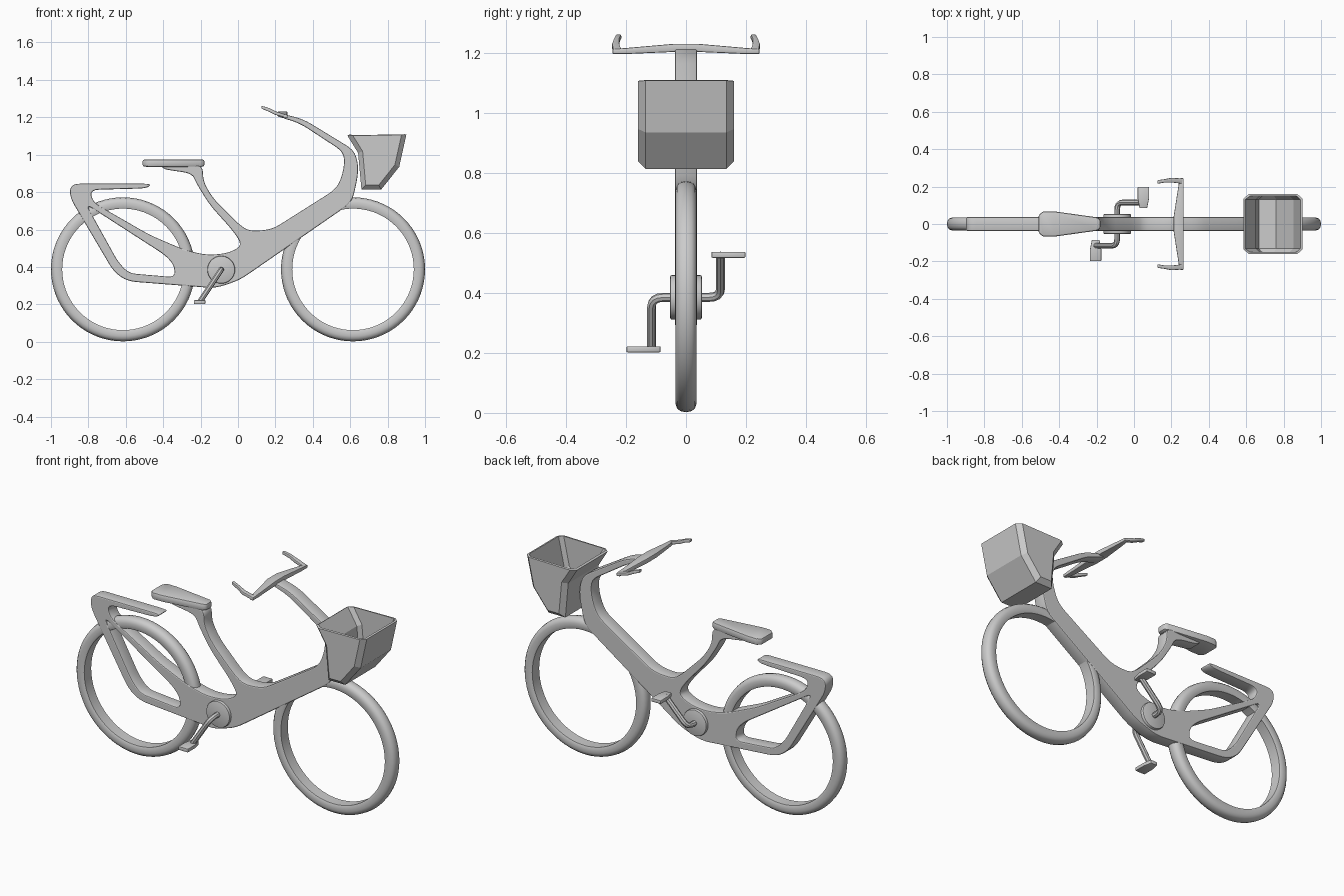
import bpy, bmesh, math
from mathutils import Vector, Matrix

if "Cube" in bpy.data.objects:
    bpy.data.objects.remove(bpy.data.objects["Cube"])


def finish(ob, bevel=0.0, segs=2, angle=35):
    if bevel:
        m = ob.modifiers.new("bevel", 'BEVEL')
        m.width, m.segments, m.limit_method = bevel, segs, 'ANGLE'
    bpy.ops.object.select_all(action='DESELECT')
    ob.select_set(True)
    bpy.context.view_layer.objects.active = ob
    bpy.ops.object.convert(target='MESH')
    bpy.ops.object.shade_smooth_by_angle(angle=math.radians(angle))
    return ob


def from_bmesh(name, bm):
    bmesh.ops.recalc_face_normals(bm, faces=bm.faces)
    me = bpy.data.meshes.new(name)
    bm.to_mesh(me)
    bm.free()
    ob = bpy.data.objects.new(name, me)
    bpy.context.collection.objects.link(ob)
    return ob


def fillet(pts, r, closed, n=4):
    """Round the corners of a polyline."""
    pts = [Vector(p) for p in pts]
    out = []
    for i, p in enumerate(pts):
        if not closed and i in (0, len(pts) - 1):
            out.append(p)
            continue
        a, b = pts[i - 1] - p, pts[(i + 1) % len(pts)] - p
        s = p + a.normalized() * min(r, a.length * 0.45)
        e = p + b.normalized() * min(r, b.length * 0.45)
        for k in range(n + 1):
            t = k / n
            out.append(s * (1 - t) ** 2 + p * 2 * t * (1 - t) + e * t * t)
    return out


def curve(name, loops, closed, dim):
    cu = bpy.data.curves.new(name, 'CURVE')
    cu.dimensions = dim
    for loop in loops:
        sp = cu.splines.new('POLY')
        sp.points.add(len(loop) - 1)
        for q, p in zip(sp.points, loop):
            q.co = (*p.to_3d(), 1)
        sp.use_cyclic_u = closed
    ob = bpy.data.objects.new(name, cu)
    bpy.context.collection.objects.link(ob)
    return ob


def loft(name, axis, sections, bevel):
    """Join rectangles (t, a0, a1, z0, z1) placed along the x or y axis."""
    bm = bmesh.new()
    rings = []
    for t, a0, a1, z0, z1 in sections:
        ring = [(a0, z0), (a1, z0), (a1, z1), (a0, z1)]
        rings.append([bm.verts.new((t, a, z) if axis == 'x' else (a, t, z)) for a, z in ring])
    for r, s in zip(rings, rings[1:]):
        for i in range(4):
            bm.faces.new((r[i], r[(i + 1) % 4], s[(i + 1) % 4], s[i]))
    bm.faces.new(rings[0])
    bm.faces.new(rings[-1])
    return finish(from_bmesh(name, bm), bevel)


# Frame: one flat rounded outline with a rear triangle opening
outline = [(.21, 1.225), (.35, 1.19), (.62, 1.025), (.643, .95), (.64, .88), (.61, .745),
           (.01, .33), (-.12, .286), (-.257, .297), (-.59, .323), (-.663, .372),
           (-.90, .773), (-.895, .845), (-.46, .845), (-.487, .82), (-.79, .812),
           (-.775, .745), (-.47, .57), (-.283, .49), (-.166, .463), (-.053, .473),
           (.025, .515), (-.03, .597), (-.15, .73), (-.22, .842), (-.246, .90),
           (-.40, .922), (-.41, .945), (-.187, .945), (-.187, .858), (-.134, .767),
           (.01, .623), (.064, .591), (.182, .60), (.53, .82), (.567, .922),
           (.567, 1.013), (.33, 1.168), (.225, 1.2)]
opening = [(-.812, .735), (-.39, .463), (-.342, .41), (-.337, .345), (-.583, .366), (-.64, .425)]
frame = curve("frame", [fillet(outline, .05, True), fillet(opening, .04, True)], True, '2D')
frame.data.fill_mode = 'BOTH'
frame.data.extrude = .031
frame.data.bevel_depth = .006
frame.data.bevel_resolution = 1
frame.data.offset = -.006
frame.rotation_euler.x = math.pi / 2
finish(frame)

# Wheels: hubless rings with a rounded tyre section
half = [(.325, .031), (.33, .034), (.357, .035), (.372, .030), (.381, .019)]
section = [(r, -y) for r, y in half] + [(.385, 0)] + [(r, y) for r, y in half[::-1]]
for name, x in (("rear_wheel", -.615), ("front_wheel", .615)):
    bm = bmesh.new()
    vs = [bm.verts.new((r, y, 0)) for r, y in section]
    es = [bm.edges.new((vs[i - 1], vs[i])) for i in range(len(vs))]
    bmesh.ops.spin(bm, geom=vs + es, cent=(0, 0, 0), axis=(0, 1, 0),
                   angle=math.tau, steps=72, use_merge=True)
    bmesh.ops.remove_doubles(bm, verts=bm.verts, dist=1e-4)
    wheel = from_bmesh(name, bm)
    wheel.location = (x, 0, .387)
    finish(wheel)

# Seat
loft("seat", 'x', [(-.51, -.048, .048, .937, .973), (-.485, -.068, .068, .935, .975),
                   (-.43, -.068, .068, .935, .975), (-.20, -.036, .036, .935, .975),
                   (-.18, -.024, .024, .937, .973)], .009)

# Handlebar: tapered crossbar with a swept-back grip on each end
loft("crossbar", 'y', [(-.245, .245, .265, 1.196, 1.213), (-.2, .237, .265, 1.196, 1.216),
                       (-.04, .212, .265, 1.203, 1.23), (.04, .212, .265, 1.203, 1.23),
                       (.2, .237, .265, 1.196, 1.216), (.245, .245, .265, 1.196, 1.213)], .004)
for side, s in (("left", 1), ("right", -1)):
    loft(side + "_grip", 'x', [(.262, s * .215, s * .243, 1.196, 1.213),
                               (.20, s * .222, s * .247, 1.213, 1.232),
                               (.165, s * .222, s * .24, 1.23, 1.25),
                               (.125, s * .215, s * .234, 1.246, 1.262)], .004)

# Crank disc
bpy.ops.mesh.primitive_cylinder_add(vertices=40, radius=.074, depth=.106,
                                    location=(-.09, 0, .385), rotation=(math.pi / 2, 0, 0))
bpy.context.object.name = "crank_disc"
finish(bpy.context.object, .006)

# Crank arms and pedals
for side, s, px, pz in (("left", 1, .05, .527), ("right", -1, -.205, .212)):
    path = fillet([(-.09, 0, .385), (-.09, s * .115, .385), (px, s * .115, pz)], .04, False)
    arm = curve(side + "_crank_arm", [path], False, '3D')
    arm.data.bevel_depth = .015
    arm.data.bevel_resolution = 2
    arm.data.use_fill_caps = True
    finish(arm)
    loft(side + "_pedal", 'y', [(s * .085, px - .02, px + .02, pz - .01, pz + .01),
                                (s * .135, px - .03, px + .03, pz - .01, pz + .01),
                                (s * .198, px - .03, px + .03, pz - .01, pz + .01)], .003)

# Basket: extruded side profile, chamfered ends, open top, thick walls
profile = [(.585, 1.102), (.9, 1.107), (.862, .935), (.765, .813), (.66, .813), (.642, 1.01)]
bm = bmesh.new()
face = bm.faces.new([bm.verts.new((x, -.16, z)) for x, z in profile])
ext = bmesh.ops.extrude_face_region(bm, geom=[face], use_keep_orig=True)
bmesh.ops.translate(bm, vec=(0, .32, 0), verts=[v for v in ext["geom"] if isinstance(v, bmesh.types.BMVert)])
bmesh.ops.recalc_face_normals(bm, faces=bm.faces)
ends = [e for e in bm.edges if abs(e.verts[0].co.y - e.verts[1].co.y) < .01
        and min(v.co.z for v in e.verts) < 1.05]
bmesh.ops.bevel(bm, geom=ends, offset=.025, segments=1, affect='EDGES')
bm.normal_update()
bmesh.ops.delete(bm, geom=[f for f in bm.faces if f.normal.z > .9], context='FACES')
bmesh.ops.recalc_face_normals(bm, faces=bm.faces)
me = bpy.data.meshes.new("basket")
bm.to_mesh(me)
bm.free()
basket = bpy.data.objects.new("basket", me)
bpy.context.collection.objects.link(basket)
m = basket.modifiers.new("walls", 'SOLIDIFY')
m.thickness, m.offset = .012, -1
finish(basket, angle=15)
